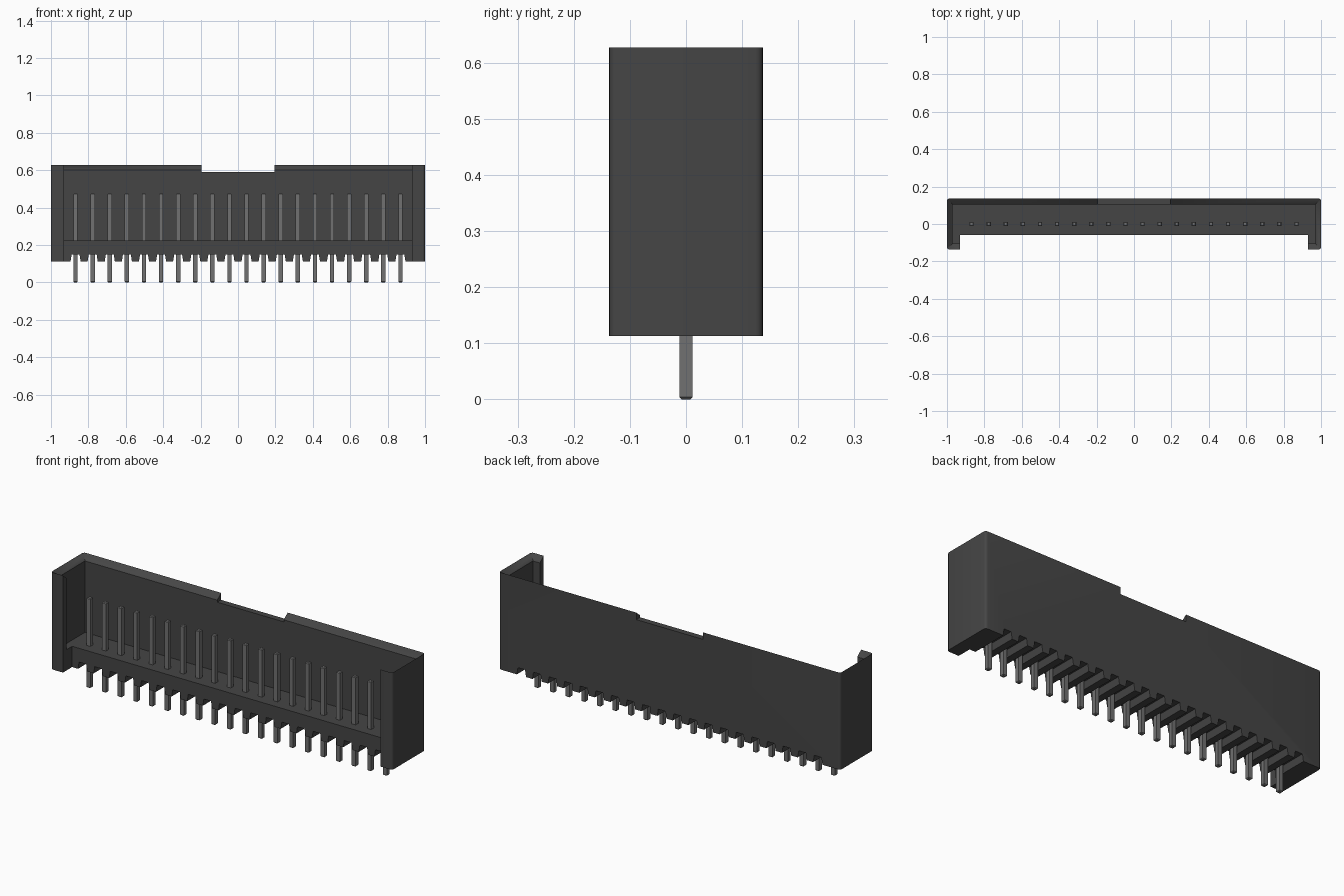
import bpy
import bmesh
from math import radians
from mathutils import Vector

cube = bpy.data.objects.get("Cube")
if cube:
    bpy.data.objects.remove(cube, do_unlink=True)

BOTTOM, FLOOR, RIM_IN, TOP = 0.113, 0.223, 0.601, 0.627
PINS, PITCH = 20, 0.0914
pin_x = [(i - (PINS - 1) / 2) * PITCH for i in range(PINS)]


def material(name, grey):
    m = bpy.data.materials.new(name)
    m.use_nodes = True
    colour = (grey, grey, grey, 1)
    m.diffuse_color = colour
    m.node_tree.nodes["Principled BSDF"].inputs["Base Color"].default_value = colour
    return m


def make_object(name, bm, mat=None):
    bmesh.ops.recalc_face_normals(bm, faces=bm.faces)
    mesh = bpy.data.meshes.new(name)
    bm.to_mesh(mesh)
    bm.free()
    if mat:
        mesh.materials.append(mat)
    ob = bpy.data.objects.new(name, mesh)
    bpy.context.collection.objects.link(ob)
    return ob


def prism(bm, points, direction):
    """Extrude a closed outline along a direction."""
    face = bm.faces.new([bm.verts.new(p) for p in points])
    ext = bmesh.ops.extrude_face_region(bm, geom=[face])["geom"]
    moved = [v for v in ext if isinstance(v, bmesh.types.BMVert)]
    bmesh.ops.translate(bm, verts=moved, vec=Vector(direction))


def mirrored(half):
    return half + [(-x, y) for x, y in reversed(half)]


def cut(ob, cutter):
    mod = ob.modifiers.new("cut", "BOOLEAN")
    mod.operation, mod.solver, mod.object = "DIFFERENCE", "EXACT", cutter
    bpy.ops.object.select_all(action="DESELECT")
    ob.select_set(True)
    bpy.context.view_layer.objects.active = ob
    bpy.ops.object.modifier_apply(modifier=mod.name)


plastic = material("black plastic", 0.06)
metal = material("grey metal", 0.165)

# Wall: C-shaped plan with a rim sloping inwards
outer = mirrored([(0.93, -0.137), (1, -0.137), (1, 0.137)])
inner = mirrored([(0.93, -0.105), (0.97, -0.105), (0.97, 0.105)])
bm = bmesh.new()
sections = []
for (ox, oy), (ix, iy) in zip(outer, inner):
    sections.append([bm.verts.new(p) for p in (
        (ox, oy, BOTTOM), (ox, oy, TOP), (ix, iy, RIM_IN), (ix, iy, BOTTOM))])
for a, b in zip(sections, sections[1:]):
    for i in range(4):
        j = (i + 1) % 4
        bm.faces.new((a[i], a[j], b[j], b[i]))
bm.faces.new(sections[0])
bm.faces.new(sections[-1])
corners = [bm.edges.get((s[0], s[1])) for s in sections[1:-1]]
bmesh.ops.bevel(bm, geom=corners, offset=0.014, segments=4, profile=0.5,
                affect="EDGES")
wall = make_object("housing_wall", bm, plastic)

# Floor: plan reaching out to the front lips at both ends
bm = bmesh.new()
plan = mirrored([(0.93, -0.06), (0.93, -0.105), (0.97, -0.105), (0.97, 0.105)])
prism(bm, [(x, y, BOTTOM) for x, y in plan], (0, 0, FLOOR - BOTTOM))
base = make_object("housing_floor", bm, plastic)

# Cutters: tapered slots under the pins, and the gap in the back rim
bm = bmesh.new()
for x in pin_x:
    prism(bm, [(x - 0.029, -0.2, 0.1), (x + 0.029, -0.2, 0.1),
               (x + 0.021, -0.2, 0.15), (x - 0.021, -0.2, 0.15)], (0, 0.4, 0))
slots = make_object("slot_cutter", bm)
bm = bmesh.new()
prism(bm, [(-0.195, 0.05, 0.59), (0.195, 0.05, 0.59),
           (0.195, 0.05, 0.7), (-0.195, 0.05, 0.7)], (0, 0.2, 0))
gap = make_object("gap_cutter", bm)

cut(base, slots)
cut(wall, slots)
cut(wall, gap)
bpy.ops.object.shade_smooth_by_angle(angle=radians(28))
for helper in (slots, gap):
    bpy.data.objects.remove(helper, do_unlink=True)

# Pins: square posts with chamfered tips
bm = bmesh.new()
height, half = 0.476, 0.0115
for x in pin_x:
    prism(bm, [(x + sx * half, sy * half, 0) for sx, sy in
               ((-1, -1), (1, -1), (1, 1), (-1, 1))], (0, 0, height))
tips = [e for e in bm.edges if abs(e.verts[0].co.z - e.verts[1].co.z) < 0.001]
bmesh.ops.bevel(bm, geom=tips, offset=0.004, segments=1, affect="EDGES")
make_object("contact_pins", bm, metal)
